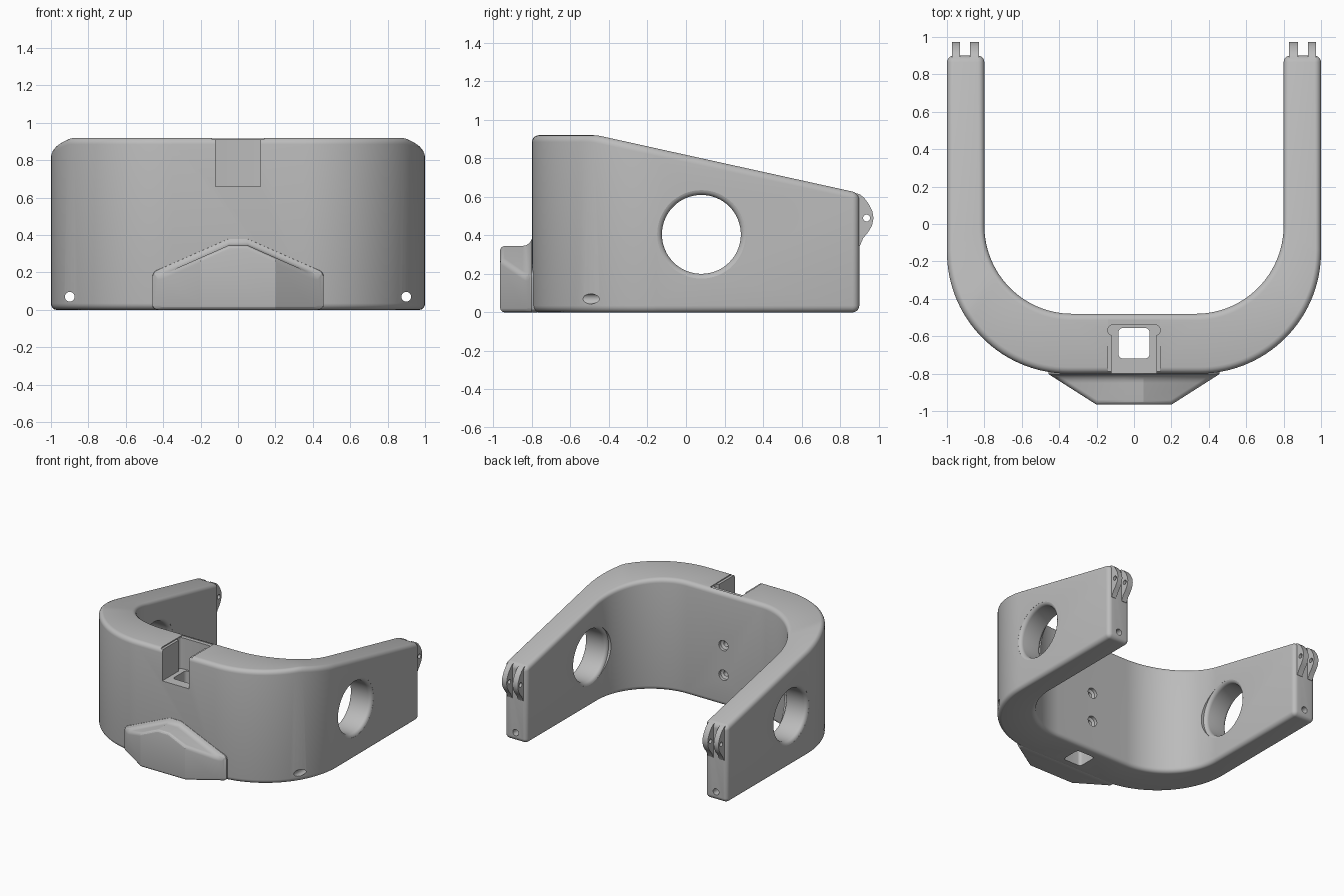
import bpy, bmesh
from math import sin, cos, pi, radians, hypot

if "Cube" in bpy.data.objects:
    bpy.data.objects.remove(bpy.data.objects["Cube"])

grey = bpy.data.materials.new("plain_grey")
grey.use_nodes = True
GREY = (0.5, 0.5, 0.5, 1)
grey.diffuse_color = GREY
grey.node_tree.nodes["Principled BSDF"].inputs["Base Color"].default_value = GREY


def loft(name, rings):
    """Skin a list of equal-length point rings and cap both ends."""
    bm = bmesh.new()
    rows = [[bm.verts.new(p) for p in ring] for ring in rings]
    n = len(rows[0])
    for a, b in zip(rows, rows[1:]):
        for i in range(n):
            j = (i + 1) % n
            bm.faces.new((a[i], a[j], b[j], b[i]))
    bm.faces.new(rows[0])
    bm.faces.new(rows[-1])
    bmesh.ops.remove_doubles(bm, verts=bm.verts, dist=1e-5)
    bmesh.ops.recalc_face_normals(bm, faces=bm.faces)
    mesh = bpy.data.meshes.new(name)
    bm.to_mesh(mesh)
    bm.free()
    mesh.materials.append(grey)
    ob = bpy.data.objects.new(name, mesh)
    bpy.context.collection.objects.link(ob)
    return ob


def lathe(name, profile, axis, centre, n=48):
    """Turn (radius, position) pairs about the x or y axis."""
    rings = []
    for r, t in profile:
        ring = [(r * cos(2 * pi * i / n), r * sin(2 * pi * i / n)) for i in range(n)]
        if axis == "x":
            rings.append([(t, centre[0] + u, centre[1] + v) for u, v in ring])
        else:
            rings.append([(centre[0] + u, t, centre[1] + v) for u, v in ring])
    return loft(name, rings)


def block(name, x, y0, y1, z0, z1, r=0.001):
    """Upright block, symmetric in x, with rounded vertical corners."""
    corners = ((x - r, y1 - r), (r - x, y1 - r), (r - x, y0 + r), (x - r, y0 + r))
    plan = [(cx + r * cos(a), cy + r * sin(a)) for k, (cx, cy) in enumerate(corners)
            for a in (radians(90 * k + s * 18) for s in range(6))]
    return loft(name, [[(px, py, z) for px, py in plan] for z in (z0, z1)])


def apply_all(ob):
    bpy.ops.object.select_all(action="DESELECT")
    bpy.context.view_layer.objects.active = ob
    ob.select_set(True)
    for m in list(ob.modifiers):
        bpy.ops.object.modifier_apply(modifier=m.name)


def cut(ob, cutter):
    cutter.hide_render = True
    m = ob.modifiers.new("cut", "BOOLEAN")
    m.operation, m.solver, m.object = "DIFFERENCE", "EXACT", cutter
    apply_all(ob)
    bpy.data.objects.remove(cutter)


def smooth(ob, angle=30):
    apply_all(ob)
    bpy.ops.object.shade_smooth_by_angle(angle=radians(angle))


# Horseshoe body: rounded section swept along the U, top sloping to the back
R = 0.035


def top(y):
    return min(0.92, 0.92 - 0.216 * (y + 0.49))


def section(o, i, inset=0):
    length = hypot(o[0] - i[0], o[1] - i[1])
    d = ((o[0] - i[0]) / length, (o[1] - i[1]) / length)
    rho = R - inset
    corners = ((length - R, R), (length - R, top(o[1]) - R),
               (R, top(i[1]) - R), (R, R))
    ring = []
    for k, (s, z) in enumerate(corners):
        for step in range(6):
            a = radians(90 * (k - 1) + step * 18)
            w = s + rho * cos(a)
            ring.append((i[0] + d[0] * w, i[1] + d[1] * w, z + rho * sin(a)))
    return ring


half = []
for step in range(5, -1, -1):
    a = radians(step * 18)
    y = 0.9 - R + R * sin(a)
    half.append(((1, y), (0.8, y), R * (1 - cos(a))))
for step in range(31):
    a = radians(step * 3)
    half.append(((0.35 + 0.65 * cos(a), -0.15 - 0.65 * sin(a)),
                 (0.33 + 0.47 * cos(a), -0.01 - 0.47 * sin(a)), 0))
mirrored = [((-o[0], o[1]), (-i[0], i[1]), k) for o, i, k in reversed(half)]
body = loft("horseshoe_body", [section(*s) for s in half + mirrored])

# Large side holes with softened rims
HOLE, F = 0.205, 0.03
for side in (1, -1):
    rim = [(HOLE + F - F * cos(a), F * sin(a)) for a in (radians(s * 16) for s in range(6))]
    profile = [(rim[-1][0], 0.7)] + [(r, 0.8 + F - t) for r, t in reversed(rim)]
    profile += [(r, 1 - F + t) for r, t in rim] + [(rim[-1][0], 1.1)]
    cut(body, lathe("side_hole_cutter", [(r, side * t) for r, t in profile],
                    "x", (0.08, 0.405), 64))
    # Long pin hole through the bottom of each arm
    cut(body, lathe("pin_hole_cutter", [(0.026, -1), (0.026, 1)], "y",
                    (side * 0.9, 0.07), 24))

# Front notch, its recesses and the vertical square shaft
cut(body, block("notch_cutter", 0.12, -0.9, -0.56, 0.66, 1))
cut(body, block("notch_back_cutter", 0.14, -0.595, -0.54, 0.66, 1, 0.025))
cut(body, block("top_recess_cutter", 0.14, -0.79, -0.51, 0.911, 1))
cut(body, block("shaft_cutter", 0.083, -0.72, -0.555, -0.1, 0.8, 0.025))

# Two countersunk screw holes in the inner front wall
for z in (0.49, 0.25):
    cut(body, lathe("screw_cutter", [(0.022, -0.65), (0.022, -0.515), (0.042, -0.505),
                                     (0.042, -0.4)], "y", (0, z), 24))
smooth(body)


# Front chin with a peaked roof, filleted up into the wall
def chin_ring(y, w, lift):
    peak, eave = 0.345 + lift, 0.345 - 0.44 * (w - 0.05) + lift
    return [(-w, y, 0), (-w, y, eave), (-0.05, y, peak),
            (0.05, y, peak), (w, y, eave), (w, y, 0)]


stations = [(-0.966, 0.2, 0)]
for step in range(5):
    a = radians(step * 18)
    y = -0.85 + 0.05 * sin(a)
    stations.append((y, 0.2 + (y + 0.966) * 1.57, 0.05 * (1 - cos(a))))
stations.append((-0.75, 0.46, 0.045))
chin = loft("front_chin", [chin_ring(*s) for s in stations])
bev = chin.modifiers.new("round", "BEVEL")
bev.width, bev.segments = 0.025, 4
bev.limit_method, bev.angle_limit = "ANGLE", radians(55)
smooth(chin, 20)

# Paired hinge lugs on the arm ends
lug = [(0.85, 0.625), (0.9, 0.615), (0.925, 0.595), (0.95, 0.562), (0.968, 0.525),
       (0.974, 0.49), (0.966, 0.45), (0.945, 0.415), (0.92, 0.385), (0.903, 0.345),
       (0.85, 0.34)]
for side, label in ((1, "left"), (-1, "right")):
    for x0, x1, place in ((0.93, 0.973, "outer"), (0.829, 0.877, "inner")):
        ob = loft(f"{label}_{place}_hinge_lug",
                  [[(side * x, y, z) for y, z in lug] for x in (x0, x1)])
        cut(ob, lathe("hinge_pin_cutter", [(0.018, side * 0.7), (0.018, side * 1.1)],
                      "x", (0.938, 0.49), 20))
        smooth(ob)
